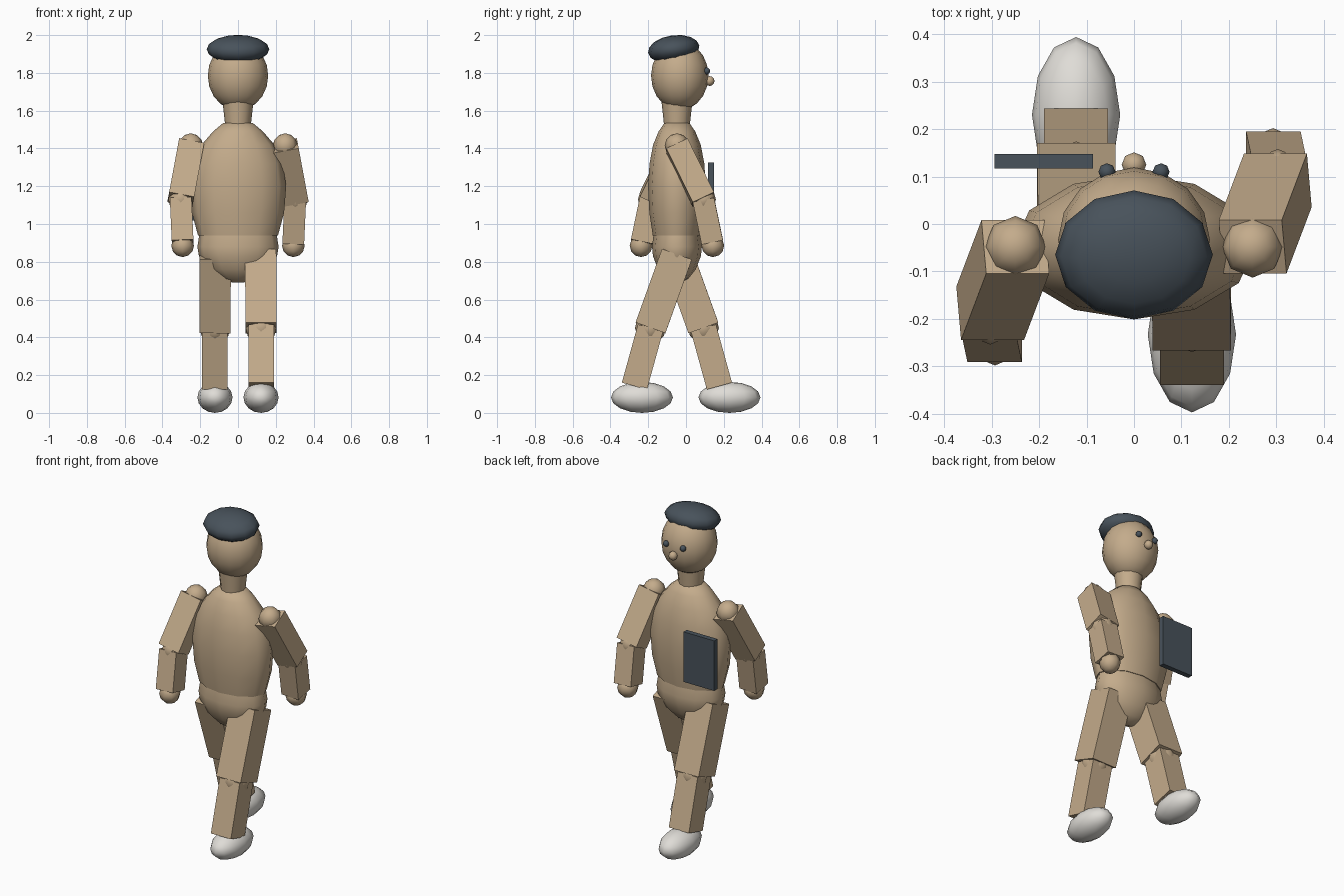
import bpy, bmesh, math
from mathutils import Vector, Matrix

cube = bpy.data.objects.get("Cube")
if cube:
    bpy.data.objects.remove(cube, do_unlink=True)


def material(name, r, g, b):
    m = bpy.data.materials.new(name)
    m.use_nodes = True
    m.diffuse_color = (r, g, b, 1)
    m.node_tree.nodes["Principled BSDF"].inputs["Base Color"].default_value = (r, g, b, 1)
    return m


TAN = material("tan_wood", 0.55, 0.41, 0.26)
SLATE = material("dark_slate", 0.065, 0.085, 0.105)
WHITE = material("off_white", 0.74, 0.72, 0.68)
MID = -0.048  # depth of the body's centre line


def finish(name, bm, mat, smooth=True):
    bmesh.ops.recalc_face_normals(bm, faces=bm.faces)
    mesh = bpy.data.meshes.new(name)
    bm.to_mesh(mesh)
    bm.free()
    mesh.materials.append(mat)
    obj = bpy.data.objects.new(name, mesh)
    bpy.context.collection.objects.link(obj)
    if smooth:
        bpy.ops.object.select_all(action="DESELECT")
        obj.select_set(True)
        bpy.context.view_layer.objects.active = obj
        bpy.ops.object.shade_smooth_by_angle(angle=math.radians(62))
    return obj


def ellipsoid(name, centre, radii, mat, segs=12, rings=8, tilt=0):
    bm = bmesh.new()
    bmesh.ops.create_uvsphere(bm, u_segments=segs, v_segments=rings, radius=1)
    bm.transform(Matrix.Translation(centre) @ Matrix.Rotation(math.radians(tilt), 4, "X")
                 @ Matrix.Diagonal((*radii, 1)))
    return finish(name, bm, mat)


def ball(name, centre, r, mat=TAN):
    return ellipsoid(name, centre, (r, r, r), mat, 8, 6)


def limb(name, start, end, width, depth):
    """Square bar from start to end, its width kept level with the front."""
    a, b = Vector(start), Vector(end)
    zaxis = (a - b).normalized()
    xaxis = Vector((0, 1, 0)).cross(zaxis).normalized()
    yaxis = zaxis.cross(xaxis)
    rot = Matrix((xaxis, yaxis, zaxis)).transposed().to_4x4()
    bm = bmesh.new()
    bmesh.ops.create_cube(bm, size=1)
    bm.transform(Matrix.Translation((a + b) / 2) @ rot
                 @ Matrix.Diagonal((width, depth, (a - b).length, 1)))
    return finish(name, bm, TAN, False)


def lathe(name, profile, mat, segs=12):
    """Capped stack of elliptical rings given as (z, x radius, y radius)."""
    bm = bmesh.new()
    rings = []
    for z, rx, ry in profile:
        angles = [math.tau * i / segs for i in range(segs)]
        rings.append([bm.verts.new((rx * math.cos(t), MID + ry * math.sin(t), z)) for t in angles])
    for low, high in zip(rings, rings[1:]):
        for i in range(segs):
            j = (i + 1) % segs
            bm.faces.new((low[i], low[j], high[j], high[i]))
    bm.faces.new(rings[0])
    bm.faces.new(rings[-1])
    return finish(name, bm, mat)


# Trunk
lathe("torso", [(0.94, 0.212, 0.128), (1.06, 0.244, 0.146), (1.2, 0.255, 0.153),
                (1.32, 0.237, 0.145), (1.42, 0.192, 0.126), (1.49, 0.132, 0.097),
                (1.535, 0.078, 0.066)], TAN)
lathe("pelvis", [(0.69, 0.03, 0.02), (0.71, 0.095, 0.06), (0.76, 0.165, 0.1),
                 (0.83, 0.207, 0.127), (0.88, 0.215, 0.132), (0.942, 0.205, 0.124)], TAN)
lathe("neck", [(1.5, 0.066, 0.066), (1.56, 0.072, 0.072), (1.65, 0.082, 0.082)], TAN)

# Head, with the face at the back
ellipsoid("head", (0, -0.033, 1.785), (0.16, 0.152, 0.183), TAN, 16, 10)
ellipsoid("beret", (0, -0.065, 1.925), (0.166, 0.137, 0.074), SLATE, 12, 8, tilt=8)
ball("nose", (0, 0.125, 1.757), 0.026)

for side, sx in (("left", 1), ("right", -1)):
    def at(x, swing, z):
        return (sx * x, MID + sx * swing, z)

    ball(side + "_eye", (sx * 0.057, 0.11, 1.81), 0.018, SLATE)

    # Arm swinging one way
    shoulder, elbow = at(0.25, 0, 1.415), at(0.303, 0.14, 1.13)
    wrist = at(0.293, 0.187, 0.905)
    ball(side + "_shoulder", shoulder, 0.065)
    limb(side + "_upper_arm", shoulder, elbow, 0.135, 0.125)
    ball(side + "_elbow", elbow, 0.066)
    limb(side + "_forearm", elbow, wrist, 0.115, 0.115)
    ball(side + "_hand", at(0.293, 0.19, 0.885), 0.06)

    # Leg swinging the other way
    hip, knee, ankle = at(0.12, 0, 0.84), at(0.122, -0.14, 0.45), at(0.122, -0.225, 0.142)
    limb(side + "_thigh", hip, knee, 0.165, 0.168)
    ball(side + "_knee", knee, 0.082)
    limb(side + "_shin", knee, ankle, 0.135, 0.138)
    ellipsoid(side + "_foot", at(0.122, -0.185 if sx > 0 else -0.278, 0.082),
              (0.093, 0.164, 0.082), WHITE)

# Flat board held off the chest
bm = bmesh.new()
bmesh.ops.create_cube(bm, size=1)
bm.transform(Matrix.Translation((-0.19, 0.132, 1.172)) @ Matrix.Diagonal((0.207, 0.031, 0.305, 1)))
finish("board", bm, SLATE, False)
